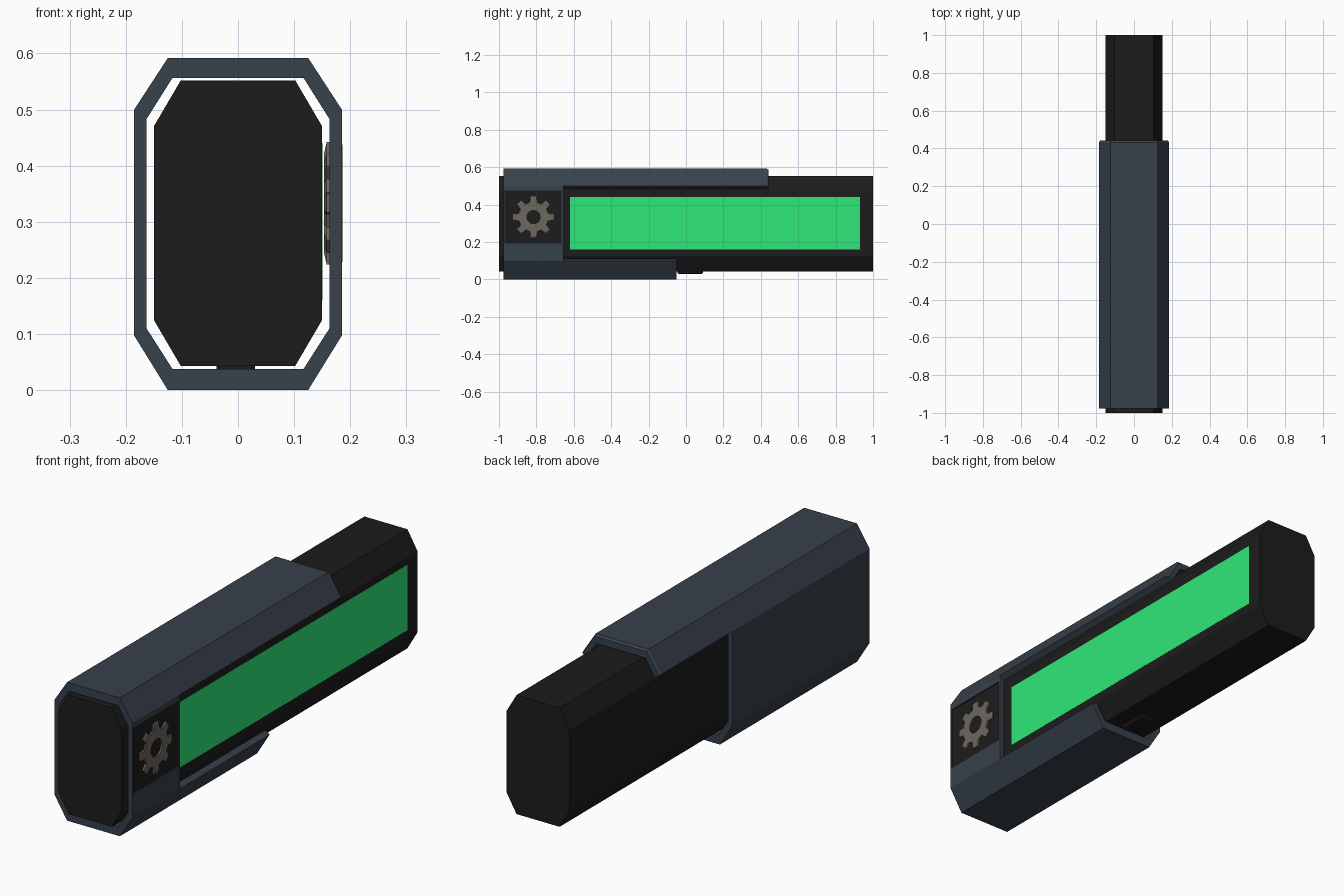
import bpy, bmesh, math
from mathutils import Vector

if "Cube" in bpy.data.objects:
    bpy.data.objects.remove(bpy.data.objects["Cube"])


def material(name, rgb):
    m = bpy.data.materials.new(name)
    m.use_nodes = True
    m.diffuse_color = (*rgb, 1)
    m.node_tree.nodes["Principled BSDF"].inputs["Base Color"].default_value = (*rgb, 1)
    return m


black = material("matte black", (0.0115, 0.0115, 0.0115))
slate = material("slate grey", (0.039, 0.052, 0.071))
green = material("emerald green", (0.028, 0.8, 0.19))
metal = material("warm metal", (0.155, 0.135, 0.115))


def finish(name, bm, mat):
    bmesh.ops.recalc_face_normals(bm, faces=bm.faces)
    mesh = bpy.data.meshes.new(name)
    bm.to_mesh(mesh)
    bm.free()
    mesh.materials.append(mat)
    ob = bpy.data.objects.new(name, mesh)
    bpy.context.collection.objects.link(ob)
    return ob


def box(name, lo, hi, mat):
    bm = bmesh.new()
    bmesh.ops.create_cube(bm, size=1)
    for v in bm.verts:
        v.co = [l + (c + 0.5) * (h - l) for c, l, h in zip(v.co, lo, hi)]
    return finish(name, bm, mat)


def octagon(half, flat, bottom, low, high, top):
    """Corners anticlockwise as (x, z), starting at the lower right side."""
    right = [(half, low), (half, high), (flat, top)]
    left = [(-flat, top), (-half, high), (-half, low)]
    return right + left + [(-flat, bottom), (flat, bottom)]


# Inner body: an eight-sided bar
bm = bmesh.new()
face = bm.faces.new([bm.verts.new((x, -1, z))
                     for x, z in octagon(0.15, 0.102, 0.043, 0.125, 0.47, 0.552)])
ext = bmesh.ops.extrude_face_region(bm, geom=[face], use_keep_orig=True)
bmesh.ops.translate(bm, vec=(0, 2, 0),
                    verts=[v for v in ext["geom"] if isinstance(v, bmesh.types.BMVert)])
finish("body", bm, black)

# Sleeve: a thick eight-sided shell of cells, with sides of different length
outer = octagon(0.185, 0.125, 0, 0.097, 0.5, 0.592)
inner = octagon(0.163, 0.117, 0.038, 0.11, 0.483, 0.556)
window_z = (0.193, 0.474)
outer[1:1] = [(0.185, z) for z in window_z]
inner[1:1] = [(0.163, z) for z in window_z]
stations = [-0.977, -0.97, -0.665, -0.655, -0.05, 0.432, 0.442]
side, short, long = 3, 4, 6            # last station of each strip
strip_end = [side] * 3 + [long] * 3 + [short] * 4
count = len(outer)


def filled(i, j):
    window = i == 1 and j == 1
    return 0 <= j < strip_end[i % count] and not window


bm = bmesh.new()
shell = {}
for j, y in enumerate(stations):
    for i in range(count):
        o, n = Vector(outer[i]), Vector(inner[i])
        if j == long:                  # softened rear lip
            o = o.lerp(n, 0.2)
        shell[0, i, j] = bm.verts.new((o.x, y, o.y))
        shell[1, i, j] = bm.verts.new((n.x, y, n.y))


def quad(*keys):
    bm.faces.new([shell[s, i % count, j] for s, i, j in keys])


for i in range(count):
    for j in range(long):
        if not filled(i, j):
            continue
        for s in (0, 1):
            quad((s, i, j), (s, i + 1, j), (s, i + 1, j + 1), (s, i, j + 1))
        for di, edge in ((-1, i), (1, i + 1)):
            if not filled(i + di, j):
                quad((0, edge, j), (0, edge, j + 1), (1, edge, j + 1), (1, edge, j))
        for dj, ring in ((-1, j), (1, j + 1)):
            if not filled(i, j + dj):
                quad((0, i, ring), (0, i + 1, ring), (1, i + 1, ring), (1, i, ring))
bmesh.ops.delete(bm, geom=[v for v in bm.verts if not v.link_faces], context="VERTS")
finish("sleeve", bm, slate)

# Coloured side panel, dark plate filling the window, and underside catch
box("side_panel", (0.148, -0.62, 0.16), (0.1506, 0.93, 0.44), green)
box("window_plate", (0.17, -0.97, 0.193), (0.179, -0.665, 0.474), black)
catch = box("underside_catch", (-0.038, -0.045, 0.028), (0.03, 0.09, 0.05), black)
bevel = catch.modifiers.new("soft edges", "BEVEL")
bevel.width = 0.006

# Gear set in the plate: eight teeth around a round hole, with chamfered rims
teeth, hole_r, root_r, tip_r = 8, 0.038, 0.083, 0.11
centre_y, centre_z = -0.815, 0.333
profile = []
for t in range(teeth):
    for offset, r in ((-0.3, root_r), (-0.19, tip_r), (0.19, tip_r), (0.3, root_r)):
        profile.append(((t + offset) * math.tau / teeth, r))
bm = bmesh.new()


def gear_loop(x, scale=1, radius=None):
    return [bm.verts.new((x, centre_y + (radius or r * scale) * math.cos(a),
                          centre_z + (radius or r * scale) * math.sin(a)))
            for a, r in profile]


back, front = 0.153, 0.186
loops = [gear_loop(back, 0.8), gear_loop(back + 0.005), gear_loop(front - 0.003),
         gear_loop(front, 0.96), gear_loop(front, radius=hole_r),
         gear_loop(back, radius=hole_r)]
for k, a in enumerate(loops):
    b = loops[(k + 1) % len(loops)]
    for i in range(len(a)):
        n = (i + 1) % len(a)
        bm.faces.new((a[i], a[n], b[n], b[i]))
finish("gear", bm, metal)
